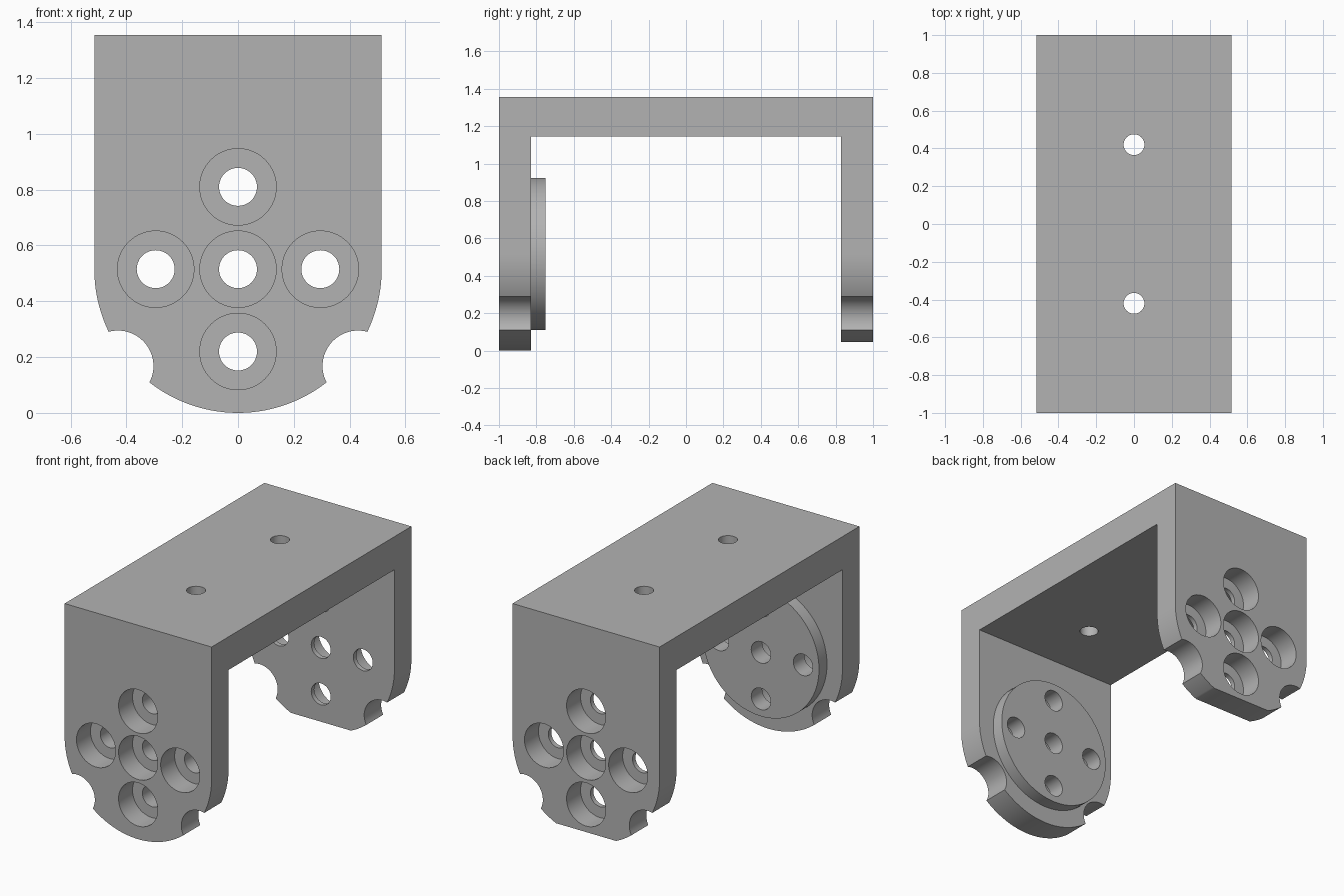
import bpy, bmesh, math
from mathutils import Matrix

if "Cube" in bpy.data.objects:
    bpy.data.objects.remove(bpy.data.objects["Cube"])

HALF_W, TOP, CEILING, ARM_IN = 0.515, 1.355, 1.145, 0.83
HUB_Z = 0.515
HOLE_STEP, HOLE_R, BORE_R, BORE_DEPTH = 0.295, 0.068, 0.137, 0.14

grey = bpy.data.materials.new("bracket grey")
grey.use_nodes = True
colour = (0.45, 0.45, 0.45, 1)
grey.diffuse_color = colour
grey.node_tree.nodes["Principled BSDF"].inputs["Base Color"].default_value = colour


def make_object(name, bm):
    bmesh.ops.recalc_face_normals(bm, faces=bm.faces)
    mesh = bpy.data.meshes.new(name)
    bm.to_mesh(mesh)
    bm.free()
    mesh.materials.append(grey)
    obj = bpy.data.objects.new(name, mesh)
    bpy.context.collection.objects.link(obj)
    return obj


def box(name, low, high):
    bm = bmesh.new()
    size = [b - a for a, b in zip(low, high)]
    mid = [(a + b) / 2 for a, b in zip(low, high)]
    bmesh.ops.create_cube(bm, size=1, matrix=Matrix.Translation(mid) @ Matrix.Diagonal((*size, 1)))
    return make_object(name, bm)


def cylinder(name, radius, start, end, a, b, axis="Y", sides=64):
    """Cylinder from start to end along Y (a, b = x, z) or Z (a, b = x, y)."""
    mid = (start + end) / 2
    if axis == "Y":
        place = Matrix.Translation((a, mid, b)) @ Matrix.Rotation(math.pi / 2, 4, "X")
    else:
        place = Matrix.Translation((a, b, mid))
    bm = bmesh.new()
    bmesh.ops.create_cone(bm, cap_ends=True, segments=sides, radius1=radius,
                          radius2=radius, depth=end - start, matrix=place)
    return make_object(name, bm)


def combine(target, tool, operation="DIFFERENCE"):
    mod = target.modifiers.new("cut", "BOOLEAN")
    mod.operation, mod.solver, mod.object = operation, "EXACT", tool
    bpy.context.view_layer.objects.active = target
    bpy.ops.object.modifier_apply(modifier=mod.name)
    bpy.data.objects.remove(tool)


# Body: round-bottomed outline swept front to back
bm = bmesh.new()
steps = 64
outline = [(HALF_W, TOP), (-HALF_W, TOP)]
for i in range(steps + 1):
    t = math.pi + math.pi * i / steps
    outline.append((HALF_W * math.cos(t), HUB_Z + HALF_W * math.sin(t)))
face = bm.faces.new([bm.verts.new((x, -1, z)) for x, z in outline])
swept = bmesh.ops.extrude_face_region(bm, geom=[face])["geom"]
bmesh.ops.translate(bm, vec=(0, 2, 0), verts=[v for v in swept if isinstance(v, bmesh.types.BMVert)])
bracket = make_object("bracket", bm)

# Channel between the arms, and the flat foot of the rear arm
combine(bracket, box("channel", (-1, -ARM_IN, -1), (1, ARM_IN, CEILING)))
combine(bracket, box("rear_flat", (-1, 0.5, -1), (1, 1.5, 0.045)))

# Raised disc on the inside of the front arm
combine(bracket, cylinder("hub_disc", 0.407, -0.85, -0.75, 0, HUB_Z + 0.002, sides=96), "UNION")

# Scallops through both arms
for side in (-1, 1):
    combine(bracket, cylinder("scallop", 0.127, -1.5, 1.5, side * 0.43, 0.168))

# Counterbored bolt holes in a cross on both arms
for dx, dz in ((0, 0), (1, 0), (-1, 0), (0, 1), (0, -1)):
    x, z = dx * HOLE_STEP, HUB_Z + dz * HOLE_STEP
    combine(bracket, cylinder("bolt_hole", HOLE_R, -1.5, 1.5, x, z, sides=48))
    combine(bracket, cylinder("front_bore", BORE_R, -1.5, -1 + BORE_DEPTH, x, z))
    combine(bracket, cylinder("rear_bore", BORE_R, 1 - BORE_DEPTH, 1.5, x, z))

# Mounting holes through the top
for y in (-0.42, 0.42):
    combine(bracket, cylinder("top_hole", 0.055, 1, 1.5, 0, y, "Z", 48))

bpy.ops.object.select_all(action="DESELECT")
bracket.select_set(True)
bpy.context.view_layer.objects.active = bracket
bpy.ops.object.shade_smooth_by_angle(angle=math.radians(25))
